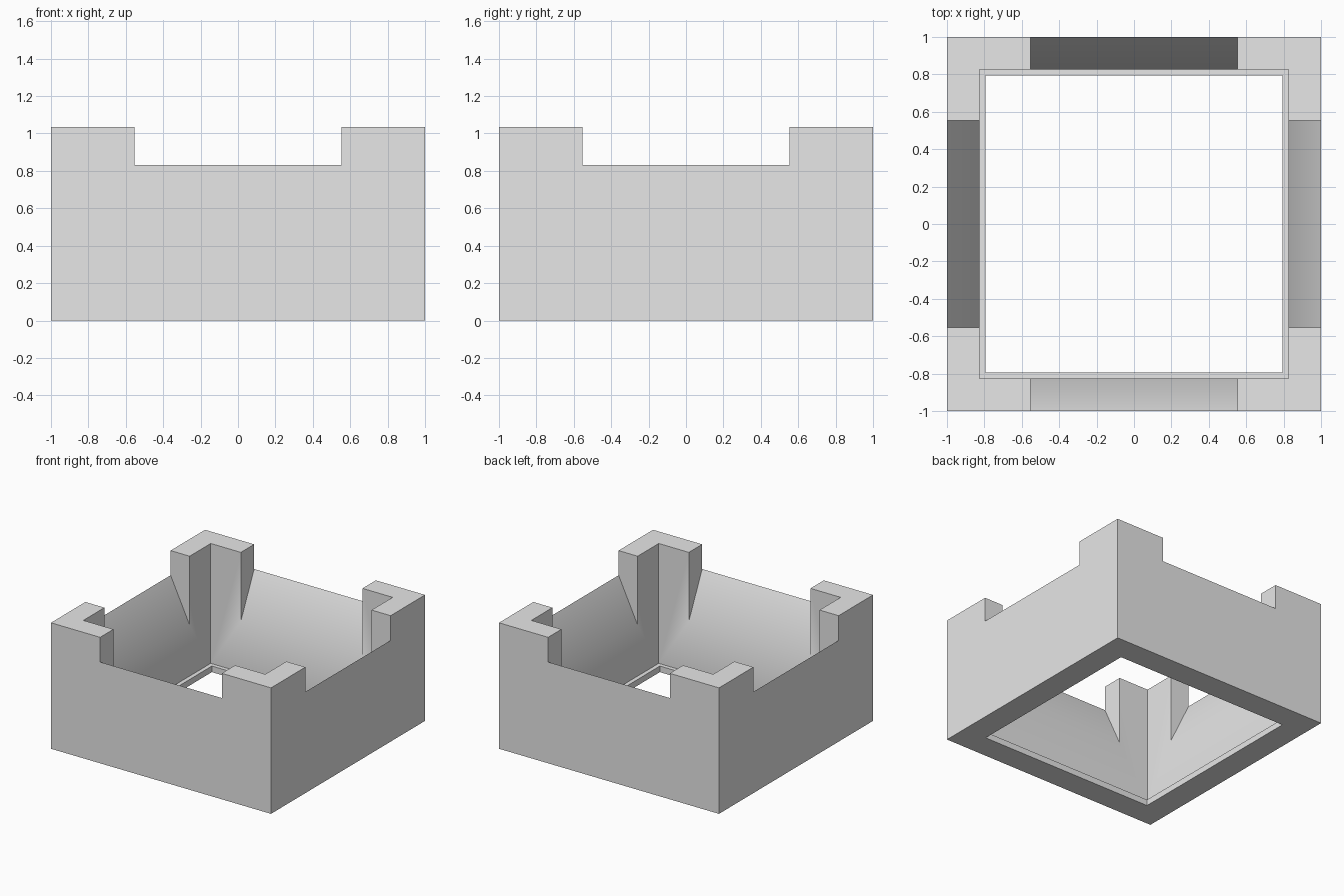
import bpy
import bmesh
from mathutils import Matrix, Vector
from math import radians

cube = bpy.data.objects.get("Cube")
if cube:
    bpy.data.objects.remove(cube, do_unlink=True)

OUT = 1.0        # outer half width
WALL = 0.827     # inner wall half width
HOLE = 0.793     # floor opening half width
NOTCH = 0.553    # notch half width
TOP = 1.035      # post height
SILL = 0.832     # notch height at the outside
TIP = 0.47       # where the notch slope meets the inner wall
LIP = 0.05       # floor rim thickness

grey = bpy.data.materials.new("plain_grey")
grey.use_nodes = True
grey.diffuse_color = (0.8, 0.8, 0.8, 1)
grey.node_tree.nodes["Principled BSDF"].inputs["Base Color"].default_value = (0.8, 0.8, 0.8, 1)


def wall_outline(half, base, sill):
    """Wall seen face on: two tall ends with a notch between them."""
    right = [(half, base), (half, TOP), (NOTCH, TOP), (NOTCH, sill)]
    return right + [(-x, z) for x, z in reversed(right)]


def strip(half_a, za, half_b, zb):
    """Mitred four-sided face running along one wall."""
    return [(-half_a, -half_a, za), (half_a, -half_a, za),
            (half_b, -half_b, zb), (-half_b, -half_b, zb)]


# One side of the frame, as a list of polygons
side = [
    [(x, -OUT, z) for x, z in wall_outline(OUT, 0, SILL)],
    [(x, -WALL, z) for x, z in wall_outline(WALL, LIP, TIP)],
    strip(OUT, 0, HOLE, 0),
    strip(HOLE, 0, HOLE, LIP),
    strip(HOLE, LIP, WALL, LIP),
    # sloping sill of the notch
    [(-NOTCH, -OUT, SILL), (NOTCH, -OUT, SILL), (NOTCH, -WALL, TIP), (-NOTCH, -WALL, TIP)],
    # L-shaped post top
    [(NOTCH, -OUT, TOP), (OUT, -OUT, TOP), (OUT, -NOTCH, TOP),
     (WALL, -NOTCH, TOP), (WALL, -WALL, TOP), (NOTCH, -WALL, TOP)],
]
# post sides facing into the notch
for x in (-NOTCH, NOTCH):
    side.append([(x, -OUT, SILL), (x, -OUT, TOP), (x, -WALL, TOP), (x, -WALL, TIP)])

# Repeat the side around the square and weld it
bm = bmesh.new()
for turn in range(4):
    spin = Matrix.Rotation(radians(90 * turn), 3, 'Z')
    for polygon in side:
        bm.faces.new([bm.verts.new(spin @ Vector(p)) for p in polygon])
bmesh.ops.remove_doubles(bm, verts=bm.verts, dist=0.001)
bmesh.ops.recalc_face_normals(bm, faces=bm.faces)

mesh = bpy.data.meshes.new("notched_frame")
bm.to_mesh(mesh)
bm.free()
mesh.materials.append(grey)
frame = bpy.data.objects.new("notched_frame", mesh)
bpy.context.collection.objects.link(frame)

# Soft shading only where the slope meets the inner wall
bpy.ops.object.select_all(action='DESELECT')
frame.select_set(True)
bpy.context.view_layer.objects.active = frame
bpy.ops.object.shade_smooth_by_angle(angle=radians(30))
